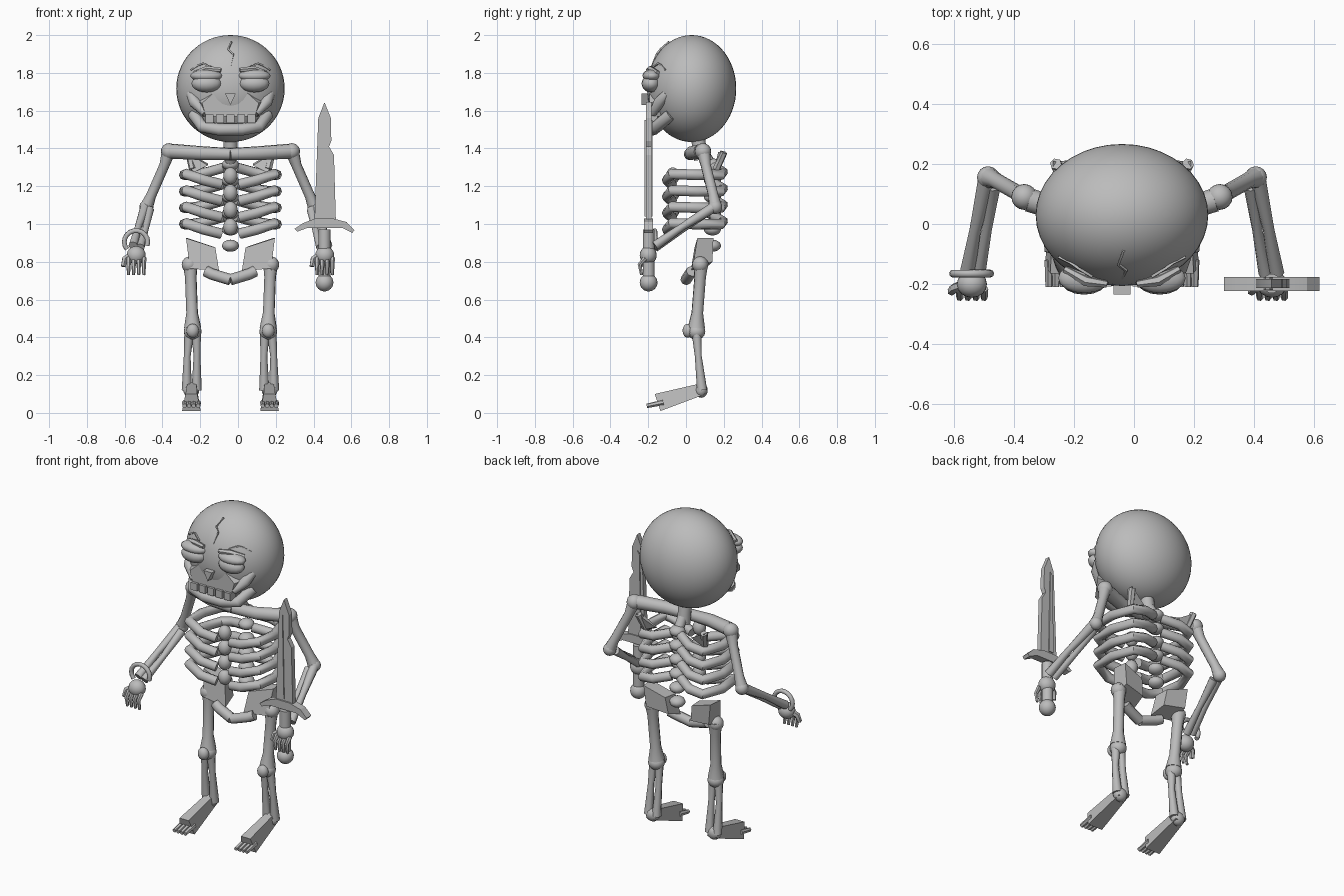
import bpy, bmesh, math
from mathutils import Vector, Matrix

CX = -0.04  # body centre line
bone = bpy.data.materials.new("bone_grey")
bone.diffuse_color = (0.5, 0.5, 0.5, 1)


def finish(name, bm, angle=40):
    bmesh.ops.recalc_face_normals(bm, faces=bm.faces)
    for f in bm.faces:
        f.smooth = True
    for e in bm.edges:
        e.smooth = e.calc_face_angle(0) < math.radians(angle)
    me = bpy.data.meshes.new(name)
    bm.to_mesh(me)
    bm.free()
    me.materials.append(bone)
    ob = bpy.data.objects.new(name, me)
    bpy.context.collection.objects.link(ob)
    return ob


def ball(name, c, r, seg=16):
    """Ellipsoid with centre c and radii r."""
    r = (r, r, r) if isinstance(r, (int, float)) else r
    bm = bmesh.new()
    bmesh.ops.create_uvsphere(bm, u_segments=seg, v_segments=seg * 3 // 4, radius=1,
                              matrix=Matrix.Translation(c) @ Matrix.Diagonal((*r, 1)))
    return finish(name, bm)


def tube(name, pts, radii, sides=10):
    """Mitred tube through pts, with one radius or one per point."""
    pts = [Vector(p) for p in pts]
    n = len(pts)
    if isinstance(radii, (int, float)):
        radii = [radii] * n
    bm = bmesh.new()
    rings, side = [], None
    for i, p in enumerate(pts):
        a = (pts[min(i + 1, n - 1)] - p).normalized()
        b = (p - pts[max(i - 1, 0)]).normalized()
        t = (a + b).normalized()
        if side is None:
            side = t.orthogonal()
        side = (side - t * side.dot(t)).normalized()
        up = t.cross(side)
        rings.append([bm.verts.new(p + radii[i] * (math.cos(k) * side + math.sin(k) * up))
                      for k in (2 * math.pi * j / sides for j in range(sides))])
    for r0, r1 in zip(rings, rings[1:]):
        for j in range(sides):
            k = (j + 1) % sides
            bm.faces.new((r0[j], r0[k], r1[k], r1[j]))
    bm.faces.new(rings[0])
    bm.faces.new(rings[-1])
    return finish(name, bm, 50)


def loft(name, loop_a, loop_b):
    """Solid between two matching outlines."""
    bm = bmesh.new()
    a = [bm.verts.new(p) for p in loop_a]
    b = [bm.verts.new(p) for p in loop_b]
    bm.faces.new(a)
    bm.faces.new(b)
    for i in range(len(a)):
        k = (i + 1) % len(a)
        bm.faces.new((a[i], a[k], b[k], b[i]))
    return finish(name, bm, 20)


def slab(name, xz, y0, y1):
    """Outline in x and z, extruded along y."""
    return loft(name, [(x, y0, z) for x, z in xz], [(x, y1, z) for x, z in xz])


# skull and neck
ball("skull", (CX, 0.03, 1.717), (0.287, 0.236, 0.283), 40)
tube("neck", [(CX, 0.08, 1.34), (CX, 0.06, 1.48)], 0.038, 12)
loft("upper_jaw",
     [(CX + x, -0.193, z) for x, z in ((-.13, 1.57), (.13, 1.57), (.15, 1.64), (.06, 1.72), (-.06, 1.72), (-.15, 1.64))],
     [(CX + x, -0.09, z) for x, z in ((-.16, 1.57), (.16, 1.57), (.2, 1.66), (.08, 1.76), (-.08, 1.76), (-.2, 1.66))])
slab("nose", [(CX - .028, 1.69), (CX + .028, 1.69), (CX, 1.63)], -0.235, -0.18)
tube("jaw", [(CX + x, y, z) for x, y, z in
             ((-.195, -.08, 1.58), (-.15, -.155, 1.515), (-.06, -.175, 1.5),
              (.06, -.175, 1.5), (.15, -.155, 1.515), (.195, -.08, 1.58))], 0.032)
for i in range(5):
    x = CX + (i - 2) * 0.056
    slab("tooth", [(x - .021, 1.535), (x + .021, 1.535), (x + .021, 1.58), (x - .021, 1.58)], -0.208, -0.15)
tube("forehead_crack", [(CX + .005, -.09, 1.965), (CX - .012, -.135, 1.925),
                        (CX + .014, -.155, 1.90), (CX, -.18, 1.835)], 0.006, 4)

# mirrored head and body parts
for s in (-1, 1):
    def P(x, y, z):
        return (CX + s * x, y, z)

    ball("eye", P(.126, -.185, 1.743), (.08, .05, .046))
    ball("upper_eyelid", P(.126, -.18, 1.785), (.086, .05, .034))
    tube("brow", [P(.05, -.2, 1.815), P(.12, -.19, 1.82), P(.19, -.15, 1.80)], [.012, .018, .012], 6)
    tube("brow_crack", [P(.1, -.175, 1.83), P(.145, -.148, 1.85), P(.17, -.13, 1.84), P(.21, -.11, 1.815)], .006, 4)
    tube("cheekbone", [P(.21, -.1, 1.69), P(.19, -.14, 1.645), P(.135, -.175, 1.585)], [.025, .032, .02], 8)

    # shoulders
    tube("collarbone", [P(0, .02, 1.37), P(.15, .03, 1.375), P(.31, .08, 1.385)], [.032, .037, .04])
    loft("shoulder_blade", [P(.12, .16, 1.31), P(.23, .17, 1.38), P(.2, .145, 1.27)],
         [P(.12, .18, 1.32), P(.23, .21, 1.385), P(.2, .17, 1.28)])
    tube("shoulder_blade_edge", [P(.22, .2, 1.38), P(.2, .16, 1.29)], .02, 6)

    # ribs
    for i in range(4):
        z = 1.21 - i * 0.087
        tube("rib", [P(.05, -.075, z), P(.14, -.1, z + .022), P(.235, -.075, z + .055),
                     P(.245, .06, z + .05), P(.2, .185, z + .05), P(.12, .195, z + .065),
                     P(.03, .15, z + .09)], .028, 8)

    # hip
    loft("hip_bone", [P(.08, .045, .875), P(.235, .06, .925), P(.215, .035, .765), P(.06, .025, .75)],
         [P(.09, .13, .88), P(.225, .145, .925), P(.21, .14, .80), P(.075, .12, .78)])
    tube("pubic_bone", [P(.13, .03, .75), P(.1, .02, .735), P(0, 0, .705)], .03, 8)

    # arm
    ball("shoulder_joint", P(.325, .09, 1.385), .043)
    tube("upper_arm", [P(.325, .09, 1.39), P(.35, .105, 1.31), P(.42, .145, 1.15), P(.445, .155, 1.09)],
         [.038, .027, .027, .036])
    ball("elbow", P(.445, .155, 1.09), .037)
    tube("outer_forearm", [P(.452, .14, 1.085), P(.488, -.02, .985), P(.515, -.165, .885)], [.028, .019, .025], 8)
    tube("inner_forearm", [P(.43, .125, 1.075), P(.45, -.02, .97), P(.478, -.165, .875)], [.026, .017, .024], 8)

    # hand, same way round on both sides
    hx = CX + s * .499
    ball("palm", (hx, -.2, .835), (.05, .045, .048))
    for k in range(4):
        fx = hx + (k - 1.5) * .027
        tube("finger", [(fx, -.215, .82), (fx, -.245, .785), (fx, -.235, .73)], [.014, .012, .008], 6)
    tube("thumb", [(hx - .035, -.205, .83), (hx - .06, -.215, .815), (hx - .068, -.225, .775)], [.018, .017, .014], 6)

    # leg
    ball("hip_joint", P(.215, .075, .785), .043)
    tube("thigh", [P(.213, .078, .80), P(.21, .075, .72), P(.203, .06, .53), P(.2, .055, .45)],
         [.042, .031, .031, .046])
    ball("knee", P(.2, .055, .43), (.047, .047, .043))
    ball("kneecap", P(.2, .01, .435), (.033, .028, .037))
    for side in (-1, 1):
        tube("shin", [P(.2 + side * .018, .055, .43), P(.203 + side * .026, .065, .3),
                      P(.205 + side * .026, .085, .12)], [.026, .018, .027], 8)
    ball("ankle", P(.207, .08, .12), (.042, .035, .04))

    # foot
    loft("foot", [P(.175, .105, .10), P(.235, .105, .10), P(.23, .06, .152), P(.18, .06, .152)],
         [P(.158, -.135, .01), P(.256, -.135, .01), P(.238, -.165, .1), P(.176, -.165, .1)])
    for k in range(4):
        tx = .207 + (k - 1.5) * .024
        tube("toe", [P(tx, -.12, .055), P(tx, -.208, .037)], [.015, .012], 6)

# breastbone and spine
for i in range(4):
    ball("breastbone", (CX, -.07, 1.255 - i * .09), (.038, .036, .045), 12)
for i in range(6):
    ball("vertebra", (CX, .14, 1.315 - i * .086), (.045, .045, .032), 12)
tube("spine_top", [(CX, .14, 1.30), (CX, .09, 1.38)], .03, 8)

# bracelet
ring = [math.radians(-20 + a) for a in range(0, 241, 20)]
tube("bracelet", [(-.54 + .062 * math.cos(a), -.165, .905 + .06 * math.sin(a)) for a in ring], .013, 8)

# sword
SX, SY = 0.458, -0.198
ball("pommel", (SX, SY, .69), .047)
tube("grip", [(SX, SY, .70), (SX, SY, .97)], .032, 12)
slab("guard", [(.30, .975), (.315, .96), (.37, .98), (.55, .98), (.605, .953), (.617, .968),
               (.575, 1.01), (.5, 1.03), (.41, 1.03), (.345, 1.005)], -.222, -.176)
blade = [(.405, 1.02), (.425, 1.56), (.458, 1.645), (.492, 1.56), (.494, 1.44),
         (.482, 1.41), (.508, 1.365), (.518, 1.02)]
slab("blade", blade, SY - .015, SY + .015)
for y in (-1, 1):
    slab("blade_ridge", [(.43, 1.04), (.438, 1.53), (.452, 1.55), (.462, 1.04)],
         SY + y * .015, SY + y * .021)
